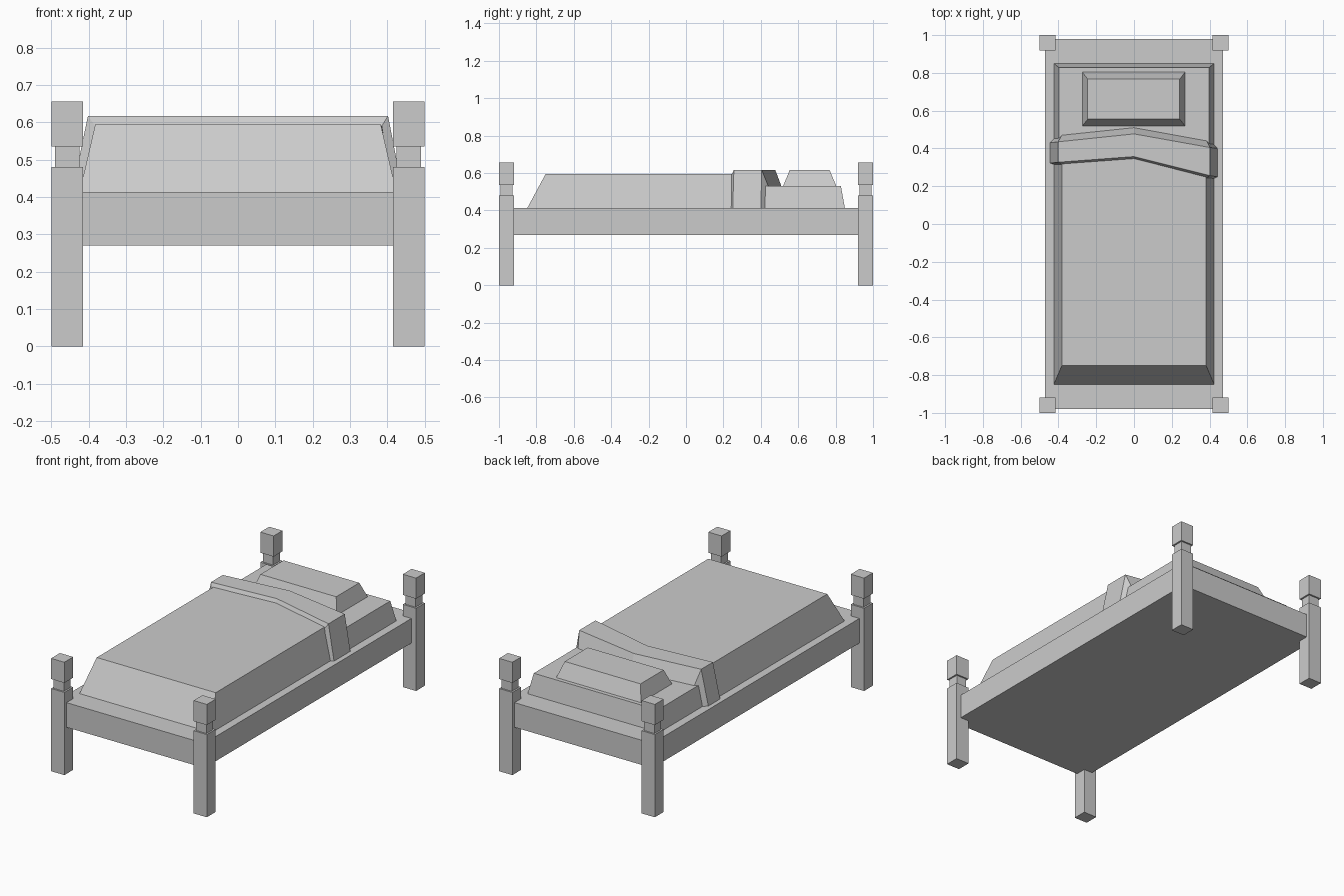
import bpy, bmesh

if "Cube" in bpy.data.objects:
    bpy.data.objects.remove(bpy.data.objects["Cube"])


def loft(name, rings):
    """Join equal-length point rings with quads and cap both ends."""
    bm = bmesh.new()
    loops = [[bm.verts.new(p) for p in r] for r in rings]
    n = len(loops[0])
    for a, b in zip(loops, loops[1:]):
        for i in range(n):
            j = (i + 1) % n
            bm.faces.new((a[i], a[j], b[j], b[i]))
    bm.faces.new(loops[0])
    bm.faces.new(loops[-1])
    bmesh.ops.recalc_face_normals(bm, faces=bm.faces)
    mesh = bpy.data.meshes.new(name)
    bm.to_mesh(mesh)
    bm.free()
    obj = bpy.data.objects.new(name, mesh)
    bpy.context.collection.objects.link(obj)
    return obj


def rect(x0, x1, y0, y1, z):
    return [(x0, y0, z), (x1, y0, z), (x1, y1, z), (x0, y1, z)]


# Corner posts: square leg, narrow neck and block finial
for sx, side in ((-1, "left"), (1, "right")):
    for sy, end in ((-1, "front"), (1, "back")):
        cx, cy = sx * 0.4575, sy * 0.9595
        profile = [(0.0425, 0), (0.0425, 0.48), (0.033, 0.48),
                   (0.033, 0.535), (0.0425, 0.535), (0.0425, 0.655)]
        loft(f"{end}_{side}_post",
             [rect(cx - h, cx + h, cy - h + 0.002, cy + h - 0.002, z) for h, z in profile])

# Bed base
loft("bed_base", [rect(-0.47, 0.47, -0.98, 0.98, z) for z in (0.27, 0.413)])

# Mattress head end, its other end tucked under the quilt
loft("mattress", [rect(-0.423, 0.423, 0.36, 0.85, 0.41),
                  rect(-0.398, 0.398, 0.36, 0.828, 0.53)])

# Pillow
loft("pillow", [rect(-0.275, 0.272, 0.517, 0.806, 0.525),
                rect(-0.245, 0.242, 0.555, 0.767, 0.617)])

# Quilt: sloping sides and foot, back edge follows the folded band
loft("quilt", [[(xb, -0.85, 0.41), (xt, -0.75, 0.596), (xt, yb, 0.596), (xb, yb, 0.41)]
               for xb, xt, yb in ((-0.425, -0.382, 0.38), (0, 0, 0.42), (0.425, 0.382, 0.33))])

# Folded quilt band: outer x, z, y range, then inner x, front z, back z, y range
stations = [
    (-0.445, 0.41, 0.322, 0.43, -0.415, 0.41, 0.41, 0.312, 0.46),
    (-0.402, 0.617, 0.327, 0.435, -0.382, 0.59, 0.53, 0.315, 0.47),
    (0, 0.617, 0.357, 0.477, 0, 0.59, 0.53, 0.343, 0.51),
    (0.402, 0.617, 0.256, 0.405, 0.385, 0.59, 0.53, 0.244, 0.44),
    (0.442, 0.41, 0.25, 0.40, 0.415, 0.41, 0.41, 0.237, 0.43),
]
loft("quilt_fold", [[(xo, yo0, zo), (xo, yo1, zo), (xi, yi1, zb), (xi, yi0, zf)]
                    for xo, zo, yo0, yo1, xi, zf, zb, yi0, yi1 in stations])
